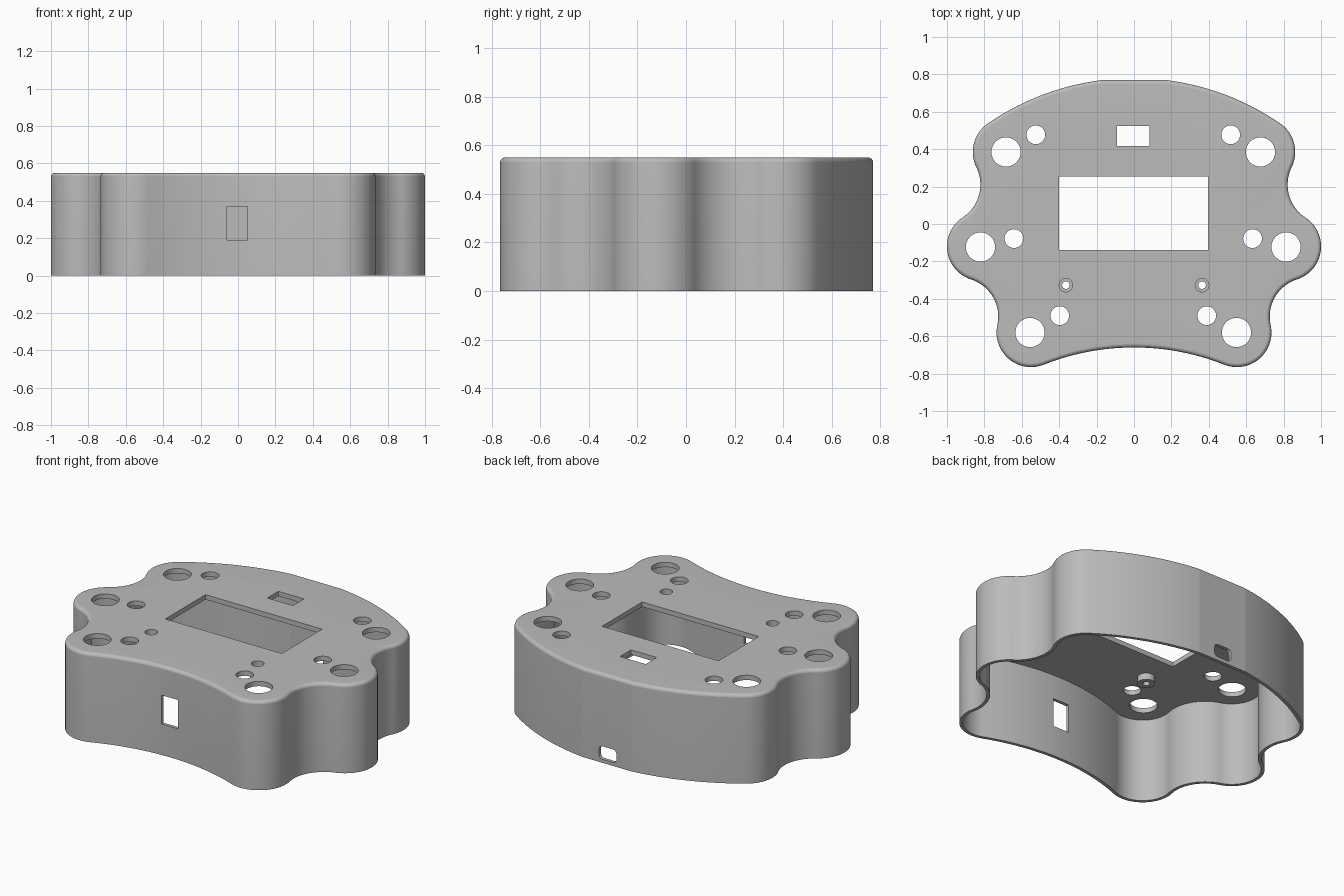
import bpy, bmesh, math
from mathutils import Vector, Matrix

if "Cube" in bpy.data.objects:
    bpy.data.objects.remove(bpy.data.objects["Cube"], do_unlink=True)

HEIGHT, WALL, ROOF, FILLET = 0.55, 0.02, 0.03, 0.022
LOBE, VALLEY, BACK_Y, SHIFT = 0.185, 0.21, 0.77, -0.004

grey = bpy.data.materials.new("shell grey")
grey.use_nodes = True
COLOUR = (0.5, 0.5, 0.5, 1)
grey.diffuse_color = COLOUR
grey.node_tree.nodes["Principled BSDF"].inputs["Base Color"].default_value = COLOUR


def make_object(name, bm):
    bmesh.ops.recalc_face_normals(bm, faces=bm.faces)
    mesh = bpy.data.meshes.new(name)
    bm.to_mesh(mesh)
    bm.free()
    mesh.materials.append(grey)
    obj = bpy.data.objects.new(name, mesh)
    bpy.context.collection.objects.link(obj)
    return obj


def smooth(obj, degrees):
    bpy.ops.object.select_all(action='DESELECT')
    obj.select_set(True)
    bpy.context.view_layer.objects.active = obj
    bpy.ops.object.shade_smooth_by_angle(angle=math.radians(degrees))


# Outline: three convex lobes per side joined by tangent concave arcs
def valley_centre(a, b):
    half = (b - a) / 2
    reach = math.sqrt((LOBE + VALLEY) ** 2 - half.length_squared)
    return (a + b) / 2 + Vector((half.y, -half.x)).normalized() * reach


front_lobe, side_lobe, back_lobe = (Vector(p) for p in ((0.55, -0.58), (0.815, -0.12), (0.677, 0.385)))
FRONT_R = 1.308
front_c = Vector((0, -0.66 - FRONT_R))
back_c = Vector((0, -0.6))
BACK_R = (back_lobe - back_c).length + LOBE
valley_1 = valley_centre(front_lobe, side_lobe)
valley_2 = valley_centre(side_lobe, back_lobe)


def angle(a, b):
    return math.atan2(b.y - a.y, b.x - a.x)


def arc(centre, radius, start, end, turn, steps):
    sweep = ((end - start) * turn) % math.tau * turn
    return [centre + radius * Vector((math.cos(start + sweep * i / steps), math.sin(start + sweep * i / steps)))
            for i in range(steps + 1)]


def outline(inset):
    """Closed outline, moved inward by the inset."""
    lobe, valley = LOBE - inset, VALLEY + inset
    flat_end = math.asin((BACK_Y - inset - back_c.y) / (BACK_R - inset))
    arcs = [
        arc(front_c, FRONT_R + inset, math.pi / 2, angle(front_c, front_lobe), -1, 12),
        arc(front_lobe, lobe, angle(front_lobe, front_c), angle(front_lobe, valley_1), 1, 28),
        arc(valley_1, valley, angle(valley_1, front_lobe), angle(valley_1, side_lobe), -1, 20),
        arc(side_lobe, lobe, angle(side_lobe, valley_1), angle(side_lobe, valley_2), 1, 32),
        arc(valley_2, valley, angle(valley_2, side_lobe), angle(valley_2, back_lobe), -1, 20),
        arc(back_lobe, lobe, angle(back_lobe, valley_2), angle(back_c, back_lobe), 1, 24),
        arc(back_c, BACK_R - inset, angle(back_c, back_lobe), flat_end, 1, 14)]
    half = arcs[0] + [p for a in arcs[1:] for p in a[1:]]
    return half + [Vector((-p.x, p.y)) for p in reversed(half[1:])]


# Shell: loops run down the inside, across the rim, up the outside and over the fillet
levels = [(WALL, HEIGHT - ROOF), (WALL, 0), (0, 0), (0, HEIGHT - FILLET)]
for i in range(1, 11):
    t = math.pi / 2 * i / 10
    levels.append((FILLET * (1 - math.cos(t)), HEIGHT - FILLET * (1 - math.sin(t))))
bm = bmesh.new()
rings = [[bm.verts.new((p.x, p.y, z)) for p in outline(d)] for d, z in levels]
for low, high in zip(rings, rings[1:]):
    for i in range(len(low)):
        j = (i + 1) % len(low)
        bm.faces.new((low[i], low[j], high[j], high[i]))
bm.faces.new(rings[0])
bm.faces.new(rings[-1])
shell = make_object("shell", bm)

# Openings gathered into one cutter
cut = bmesh.new()


def cut_box(centre, size, corner=0):
    matrix = Matrix.Translation(centre) @ Matrix.Diagonal((*size, 1))
    verts = bmesh.ops.create_cube(cut, size=1, matrix=matrix)["verts"]
    if corner:
        edges = {e for v in verts for e in v.link_edges
                 if abs(e.verts[0].co.y - e.verts[1].co.y) > size[1] / 2}
        bmesh.ops.bevel(cut, geom=list(edges), offset=corner, segments=6, profile=0.5, affect='EDGES')


def cut_hole(x, y, radius):
    bmesh.ops.create_cone(cut, cap_ends=True, segments=64, radius1=radius, radius2=radius, depth=0.2,
                          matrix=Matrix.Translation((x, y, HEIGHT)))


BOSS_X, BOSS_Y = 0.364, -0.327
cut_box((SHIFT / 2, 0.058, HEIGHT), (0.797, 0.393, 0.2))       # display window
cut_box((SHIFT, 0.471, HEIGHT), (0.176, 0.108, 0.2))           # small window
cut_box((SHIFT, -0.66, 0.28), (0.112, 0.2, 0.178))             # front switch slot
cut_box((SHIFT, BACK_Y, 0.062), (0.12, 0.2, 0.08), 0.025)      # rear cable port
for side in (-1, 1):
    for x, y in ((0.68, 0.385), (0.817, -0.123), (0.552, -0.58)):
        cut_hole(side * x + SHIFT, y, 0.078)                   # button holes
    for x, y in ((0.521, 0.477), (0.638, -0.078), (0.393, -0.49)):
        cut_hole(side * x + SHIFT, y, 0.05)                    # light holes
    cut_hole(side * BOSS_X, BOSS_Y, 0.036)                     # screw recesses
cutter = make_object("cutter", cut)
cutter.hide_render = True

mod = shell.modifiers.new("openings", 'BOOLEAN')
mod.object, mod.operation, mod.solver = cutter, 'DIFFERENCE', 'EXACT'
bpy.context.view_layer.objects.active = shell
bpy.ops.object.modifier_apply(modifier=mod.name)
bpy.data.objects.remove(cutter, do_unlink=True)
smooth(shell, 7)

# Screw bosses hanging under the roof
under = HEIGHT - ROOF
profile = [(0.02, under - 0.04), (0.05, under - 0.04), (0.05, under), (0.036, under),
           (0.036, under - 0.01), (0.02, under - 0.01)]
for side, label in ((-1, "right"), (1, "left")):
    bm = bmesh.new()
    verts = [bm.verts.new((r, 0, z)) for r, z in profile]
    edges = [bm.edges.new((verts[i - 1], verts[i])) for i in range(len(verts))]
    bmesh.ops.spin(bm, geom=verts + edges, cent=(0, 0, 0), axis=(0, 0, 1), angle=math.tau, steps=48)
    bmesh.ops.remove_doubles(bm, verts=bm.verts, dist=0.0005)
    boss = make_object("screw_boss_" + label, bm)
    boss.location = (side * BOSS_X, BOSS_Y, 0)
    smooth(boss, 30)
